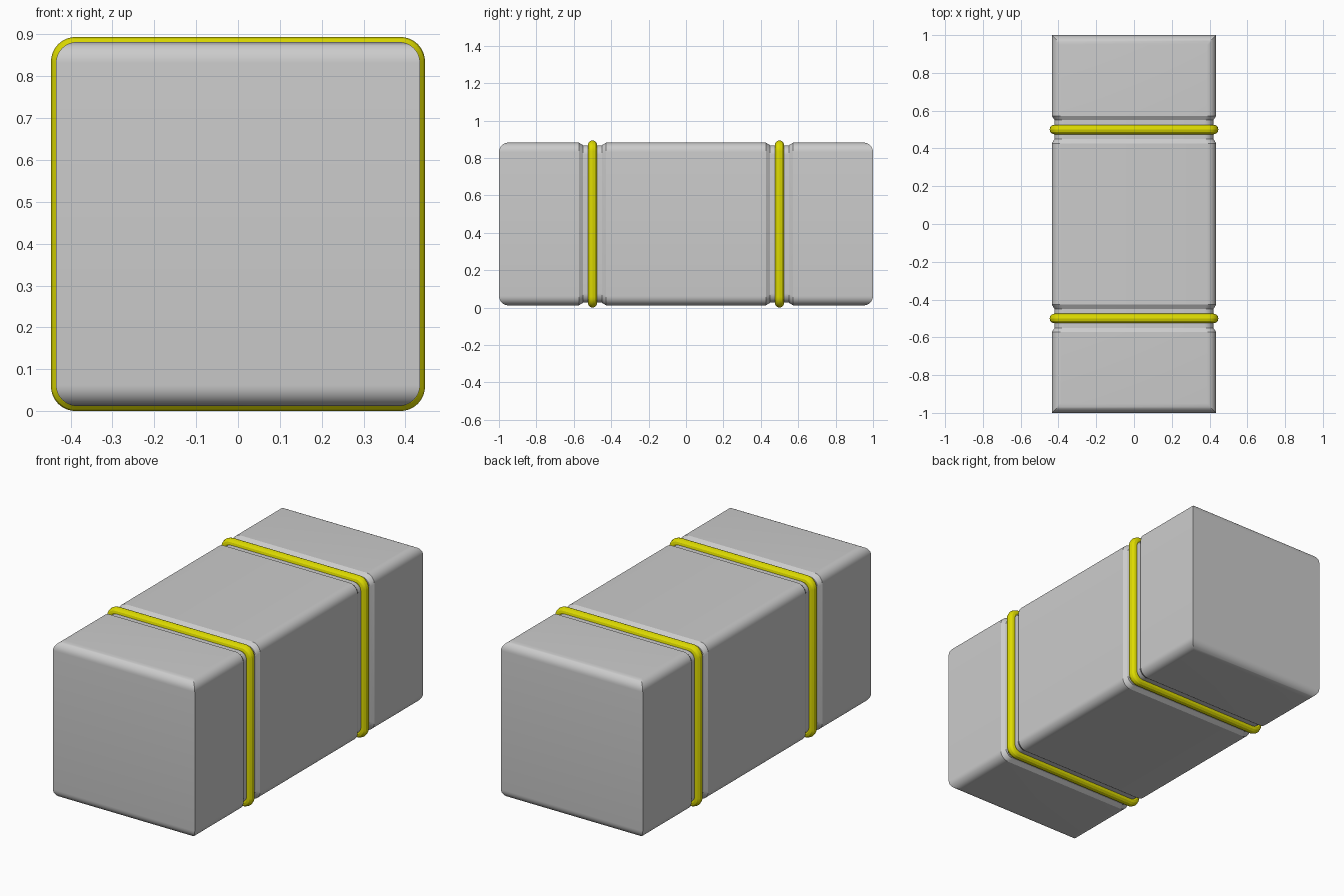
import bpy, bmesh
from math import sin, cos, pi, radians

if "Cube" in bpy.data.objects:
    bpy.data.objects.remove(bpy.data.objects["Cube"])

N = 8                # segments per rounded corner
ZC = 0.447           # height of the long axis
H, R = 0.435, 0.05   # body half size and edge radius


def section(y, h, r, limit=N):
    """Rounded square across y; limit < N trims it to the rounded end."""
    pts = []
    for q, (sx, sz) in enumerate([(1, 1), (-1, 1), (-1, -1), (1, -1)]):
        for k in range(N + 1):
            e = min(k if q % 2 == 0 else N - k, limit) * pi / 2 / N
            pts.append((sx * (h - r + r * cos(e)), y,
                        ZC + sz * (h - r + r * sin(e))))
    return pts


def loft(name, sections, closed=False):
    bm = bmesh.new()
    rings = [[bm.verts.new(p) for p in s] for s in sections]
    m = len(rings[0])
    pairs = list(zip(rings, rings[1:]))
    if closed:
        pairs.append((rings[-1], rings[0]))
    else:
        bm.faces.new(rings[0])
        bm.faces.new(rings[-1])
    for a, b in pairs:
        for i in range(m):
            j = (i + 1) % m
            bm.faces.new((a[i], a[j], b[j], b[i]))
    bmesh.ops.remove_doubles(bm, verts=bm.verts, dist=1e-5)
    bmesh.ops.recalc_face_normals(bm, faces=bm.faces)
    mesh = bpy.data.meshes.new(name)
    bm.to_mesh(mesh)
    bm.free()
    ob = bpy.data.objects.new(name, mesh)
    bpy.context.collection.objects.link(ob)
    bpy.ops.object.select_all(action='DESELECT')
    ob.select_set(True)
    bpy.context.view_layer.objects.active = ob
    bpy.ops.object.shade_smooth_by_angle(angle=radians(25))
    return ob


# Body: rounded end, then a shallow groove, mirrored to the other half
half = [section(1 - R + R * cos(j * pi / 2 / N), H, R, j) for j in range(N + 1)]
for off, depth in [(0.073, 0), (0.05, 0.014), (-0.05, 0.014), (-0.073, 0)]:
    half.append(section(0.5 + off, H - depth, R))
other = [[(x, -y, z) for x, y, z in s] for s in reversed(half)]
loft("body", half + other)

# Two yellow cords seated in the grooves
yellow = bpy.data.materials.new("yellow")
yellow.diffuse_color = (0.72, 0.70, 0.0, 1)
yellow.use_nodes = True
yellow.node_tree.nodes["Principled BSDF"].inputs["Base Color"].default_value = yellow.diffuse_color
T = 0.025
for name, y in (("front_band", -0.5), ("back_band", 0.5)):
    ring = []
    for i in range(12):
        t = 2 * pi * i / 12
        ring.append(section(y + T * sin(t), 0.422 + T * cos(t), 0.034 + T * cos(t)))
    loft(name, ring, closed=True).data.materials.append(yellow)
    bpy.context.object.data.shade_smooth()
